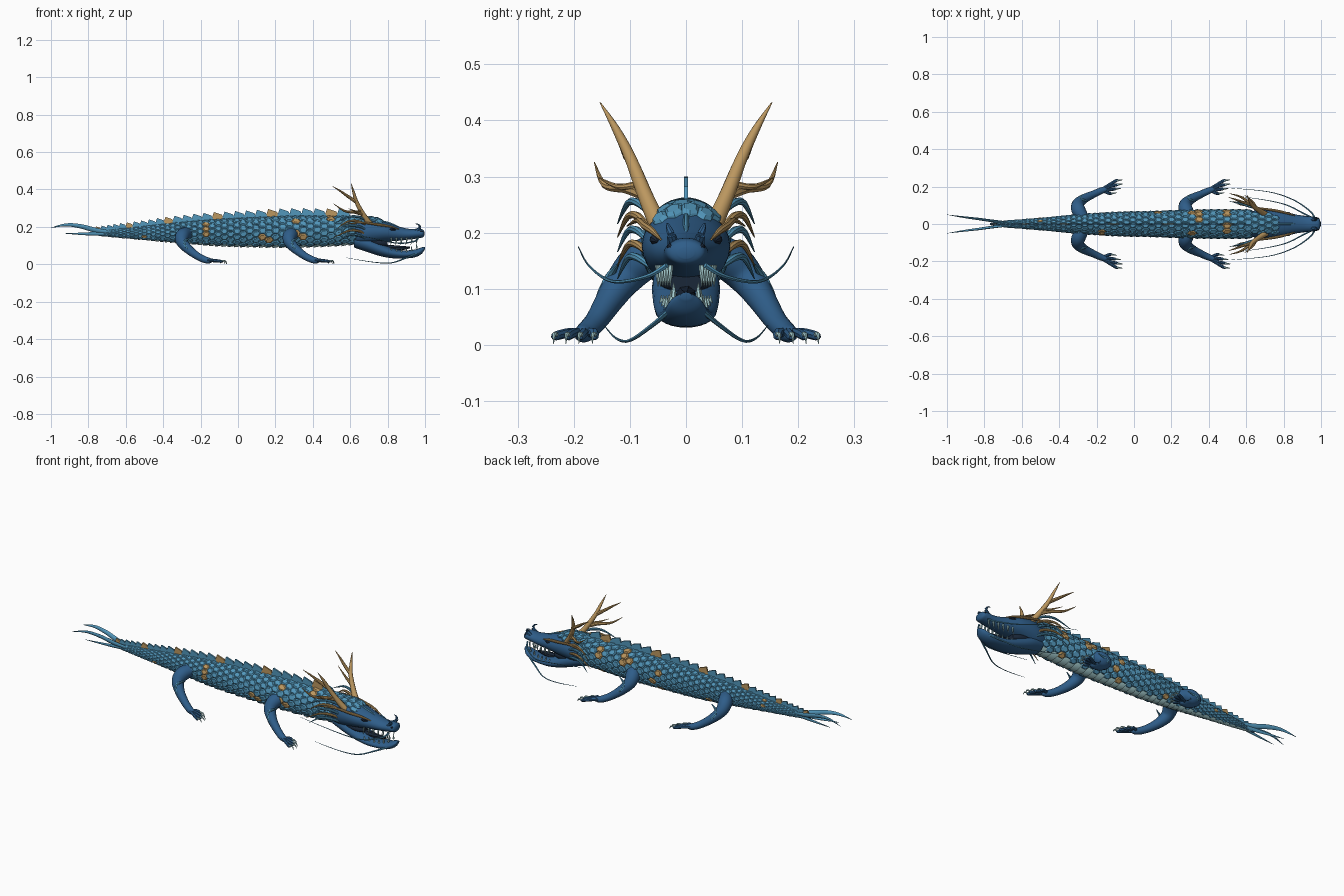
import bpy, bmesh, math, random
from mathutils import Vector

if "Cube" in bpy.data.objects:
    bpy.data.objects.remove(bpy.data.objects["Cube"])

rng = random.Random(4)
MATS = {}
for name, col in dict(skin=(.028, .11, .25), scale=(.085, .31, .50), gold=(.50, .31, .115),
                      pale=(.42, .68, .70), dark=(.01, .02, .04)).items():
    MATS[name] = bpy.data.materials.new(name)
    MATS[name].diffuse_color = (*col, 1)


def finish(name, bm, mat, mirror=False, angle=40):
    bmesh.ops.recalc_face_normals(bm, faces=bm.faces)
    me = bpy.data.meshes.new(name)
    bm.to_mesh(me)
    bm.free()
    ob = bpy.data.objects.new(name, me)
    bpy.context.collection.objects.link(ob)
    me.materials.append(MATS[mat])
    if mirror:
        ob.modifiers.new("mirror", 'MIRROR').use_axis = (False, True, False)
    bpy.ops.object.select_all(action='DESELECT')
    ob.select_set(True)
    bpy.context.view_layer.objects.active = ob
    bpy.ops.object.shade_smooth_by_angle(angle=math.radians(angle))
    return ob


def spline(rows, k=5):
    """Catmull-Rom through tuples of any length."""
    P = [rows[0]] + list(rows) + [rows[-1]]
    out = []
    for i in range(1, len(P) - 2):
        for j in range(k):
            t = j / k
            out.append([.5 * (2 * b + (c - a) * t + (2*a - 5*b + 4*c - d) * t*t + (3*b - a - 3*c + d) * t**3)
                        for a, b, c, d in zip(*P[i - 1:i + 3])])
    return out + [list(rows[-1])]


def skin_rings(bm, rings):
    vs = [[bm.verts.new(p) for p in r] for r in rings]
    n = len(vs[0])
    for a, b in zip(vs, vs[1:]):
        for i in range(n):
            bm.faces.new((a[i], a[(i + 1) % n], b[(i + 1) % n], b[i]))
    bm.faces.new(vs[0])
    bm.faces.new(vs[-1])


def loft(bm, rows, n=24):
    """Rows of x, centre z, half width, half height."""
    skin_rings(bm, [[(x, ry * math.cos(2*math.pi*i/n), z + rz * math.sin(2*math.pi*i/n)) for i in range(n)]
                    for x, z, ry, rz in spline(rows)])


def tube(bm, rows, n=8, flat=1, k=5):
    """Rows of x, y, z, radius; flat squeezes the sideways radius."""
    pts = spline(rows, k)
    rings = []
    for i, p in enumerate(pts):
        a, b = pts[max(i - 1, 0)], pts[min(i + 1, len(pts) - 1)]
        t = (Vector(b[:3]) - Vector(a[:3])).normalized()
        side = t.cross(Vector((.1, .25, 1))).normalized()
        up = side.cross(t)
        r = max(p[3], .0005)
        rings.append([Vector(p[:3]) + r * (flat * side * math.cos(2*math.pi*j/n) + up * math.sin(2*math.pi*j/n))
                      for j in range(n)])
    skin_rings(bm, rings)


# body core
BODY = [(-.77, .165, .006, .008), (-.7, .165, .015, .016), (-.5, .166, .029, .034), (-.3, .168, .045, .052),
        (-.1, .168, .056, .066), (.1, .170, .060, .073), (.3, .173, .067, .078), (.5, .176, .069, .074),
        (.62, .18, .068, .069), (.72, .185, .066, .062), (.79, .18, .055, .045)]
SAMPLES = spline(BODY, 12)


def section(x):
    for a, b in zip(SAMPLES, SAMPLES[1:]):
        if x <= b[0]:
            t = (x - a[0]) / (b[0] - a[0])
            return [u + (v - u) * t for u, v in zip(a, b)]
    return SAMPLES[-1]


def on_body(x, a, h=0):
    _, z, ry, rz = section(max(-.77, min(.79, x)))
    return Vector((x, (ry + h) * math.cos(a), z + (rz + h) * math.sin(a)))


bm = bmesh.new()
loft(bm, BODY)
finish("body", bm, 'skin')

# overlapping hexagonal scales, belly plates and back fins
blue, gold, belly = bmesh.new(), bmesh.new(), bmesh.new()
N, x, row = 14, .755, 0
while x > -.75:
    ry = section(x)[2]
    s, f = .012 + .37 * ry, min(1, ry / .06)
    w = 2 * math.pi / N
    for i in range(N):
        a = w * (i + .5 * (row % 2)) + w / 4
        if math.sin(a) < -.88 or (x > .64 and math.sin(a) < .62):
            continue
        target = gold if min(abs(x - g) for g in (-.5, -.17, .15, .33, .5)) < .021 and rng.random() < .24 else blue
        rings = []
        for size, h in ((1.04, 0), (.98, .004), (.66, .0085)):
            rings.append([target.verts.new(on_body(x + u * s * size, a + v * w * size, f * (h + .003 * (u < 0))))
                          for u, v in ((.667, 0), (.333, .5), (-.333, .5), (-.667, 0), (-.333, -.5), (.333, -.5))])
        for p, q in zip(rings, rings[1:]):
            for j in range(6):
                target.faces.new((p[j], p[(j + 1) % 6], q[(j + 1) % 6], q[j]))
        target.faces.new(rings[2])
    if x < .66:
        grid = [[belly.verts.new(on_body(x + u * s, -math.pi/2 + v * .14, f * h)) for v in range(-4, 5)]
                for u, h in ((.5, 0), (.3, .004), (-.5, .009), (-.52, 0))]
        for p, q in zip(grid, grid[1:]):
            for j in range(8):
                belly.faces.new((p[j], p[j + 1], q[j + 1], q[j]))
    x -= s
    row += 1
finish("scales", blue, 'scale', angle=25)
finish("gold_scales", gold, 'gold', angle=25)
finish("belly_plates", belly, 'pale')

fins, gold_fins = bmesh.new(), bmesh.new()
x, i = .6, 0
while x > -.74:
    k = .35 + .65 * section(x)[2] / .069
    top = section(x)[1] + section(x)[3] + .003
    bm = gold_fins if i % 5 == 1 else fins
    outline = ((.01, -.01), (-.012, .03), (-.06, .046), (-.075, .0), (-.06, -.012))
    sides = [[bm.verts.new((x + u * k, y, top + v * k)) for u, v in outline] for y in (-.004, .004)]
    bm.faces.new(sides[0])
    bm.faces.new(sides[1])
    for j in range(5):
        bm.faces.new((sides[0][j], sides[0][(j+1) % 5], sides[1][(j+1) % 5], sides[1][j]))
    x -= .064 * k
    i += 1
finish("back_fins", fins, 'scale')
finish("gold_back_fins", gold_fins, 'gold')

# head: upper skull, lower jaw, mouth lining
bm = bmesh.new()
loft(bm, [(.61, .17, .062, .06), (.66, .172, .075, .07), (.71, .176, .079, .068), (.77, .174, .075, .057),
          (.82, .169, .063, .046), (.87, .163, .050, .036), (.92, .161, .042, .028), (.965, .165, .038, .026),
          (.988, .165, .032, .021), (.996, .164, .014, .010)])
finish("upper_head", bm, 'skin')
bm = bmesh.new()
loft(bm, [(.62, .13, .05, .04), (.69, .108, .06, .042), (.76, .080, .059, .036), (.82, .061, .055, .028),
          (.88, .053, .048, .022), (.94, .057, .040, .021), (.98, .072, .030, .018), (1.0, .088, .01, .006)])
finish("lower_jaw", bm, 'skin')
bm = bmesh.new()
loft(bm, [(.68, .125, .05, .03), (.76, .115, .048, .026), (.80, .11, .03, .018)], 16)
tube(bm, [(.74, 0, .09, .02), (.84, 0, .085, .017), (.92, 0, .09, .005)])
finish("mouth_lining", bm, 'dark')

# teeth
bm = bmesh.new()
for i in range(6):
    x = .82 + i * .027
    y = .05 - .022 * i / 5
    tube(bm, [(x, y, .142, .005), (x, y, .125, .004), (x - .004, y, .104, .0006)], 6, k=2)
    z = .063 + .022 * max(0, i - 3) / 2
    tube(bm, [(x, y - .006, z, .005), (x, y - .006, z + .013, .0035), (x - .003, y - .006, z + .026, .0006)], 6, k=2)
finish("teeth", bm, 'pale', True)

# eyes, nostrils, brows, snout horns
bm = bmesh.new()
tube(bm, [(.81, .060, .187, .002), (.825, .056, .188, .009), (.845, .05, .184, .002)])
tube(bm, [(.97, .03, .174, .002), (.98, .028, .175, .006), (.99, .024, .172, .002)])
finish("eyes_and_nostrils", bm, 'dark', True)
bm = bmesh.new()
tube(bm, [(.86, .045, .188, .002), (.81, .060, .203, .006), (.75, .073, .212, .007), (.66, .086, .222, .005),
          (.55, .105, .212, .001)])
finish("brow_ridges", bm, 'gold', True)
bm = bmesh.new()
tube(bm, [(.95, .022, .175, .011), (.972, .026, .195, .008), (.965, .032, .212, .004), (.95, .034, .216, .001)])
finish("snout_horns", bm, 'skin', True)
bm = bmesh.new()
tube(bm, [(.87, 0, .192, .004), (.82, 0, .213, .008), (.76, 0, .232, .006), (.72, 0, .242, .001)], flat=.7)
finish("forehead_crest", bm, 'scale')

# antlers
bm = bmesh.new()
tube(bm, [(.705, .05, .215, .017), (.67, .072, .265, .014), (.635, .098, .33, .011), (.618, .125, .385, .007),
          (.605, .153, .432, .001)], 10)
tube(bm, [(.63, .102, .335, .010), (.585, .115, .365, .008), (.545, .13, .393, .005), (.505, .143, .418, .001)])
tube(bm, [(.672, .07, .265, .010), (.63, .105, .278, .009), (.57, .145, .285, .006), (.51, .163, .325, .001)])
tube(bm, [(.655, .082, .287, .007), (.635, .12, .282, .005), (.59, .155, .298, .001)])
finish("antlers", bm, 'gold', True)

# mane strands behind the cheeks
blue, gold = bmesh.new(), bmesh.new()
for i, z in enumerate((.238, .214, .188, .163, .14)):
    tube(gold if i in (1, 3) else blue,
         [(.68, .057 + .013 * math.sin(1 + i * .4), z, .005), (.64, .087, z + .016, .007),
          (.585, .104, z + .014, .0055), (.51 + .02 * (i % 3), .122, z - .022, .001)])
finish("mane", blue, 'scale', True)
finish("gold_mane", gold, 'gold', True)

# long whiskers
bm = bmesh.new()
tube(bm, [(.965, .034, .142, .005), (.94, .07, .122, .004), (.85, .13, .113, .003), (.72, .172, .14, .002),
          (.52, .192, .175, .0008)], 6)
tube(bm, [(.96, .03, .06, .005), (.90, .06, .035, .004), (.82, .10, .008, .003), (.72, .125, .012, .002),
          (.58, .146, .035, .0008)], 6)
finish("whiskers", bm, 'scale', True)

# legs with toes, claws and elbow fins
for name, dx in (("front", 0), ("rear", -.575)):
    legs, claws, fin = bmesh.new(), bmesh.new(), bmesh.new()
    tube(legs, [(.30 + dx, .035, .165, .034), (.278 + dx, .075, .152, .038), (.276 + dx, .108, .12, .032),
                (.31 + dx, .136, .080, .025), (.36 + dx, .160, .043, .020), (.40 + dx, .178, .024, .018),
                (.425 + dx, .186, .019, .014), (.437 + dx, .19, .018, .005)], 14)
    for y, tip, x in ((.166, .163, .470), (.182, .187, .492), (.197, .21, .503), (.205, .232, .500)):
        x += dx
        tube(legs, [(.40 + dx, .183, .02, .009), (.435 + dx, y, .022, .0085), (x - .02, tip, .016, .008),
                    (x - .009, tip, .013, .003)])
        tube(claws, [(x - .018, tip, .018, .0055), (x + .004, tip + .003, .018, .0035), (x + .013, tip + .004, .002, .0006)], 6)
    tube(fin, [(.33 + dx, .12, .145, .002), (.29 + dx, .136, .122, .008), (.30 + dx, .152, .09, .007), (.34 + dx, .165, .065, .001)])
    finish(name + "_legs", legs, 'skin', True)
    finish(name + "_claws", claws, 'pale', True)
    finish(name + "_leg_fins", fin, 'scale', True)

# tail plumes
bm = bmesh.new()
tube(bm, [(-.64, .006, .168, .006), (-.75, .016, .180, .013), (-.84, .028, .203, .012), (-.92, .038, .211, .008),
          (-1.0, .05, .195, .0008)], flat=.5)
tube(bm, [(-.66, .006, .163, .006), (-.75, .014, .163, .010), (-.83, .024, .163, .007), (-.93, .038, .165, .0008)], flat=.5)
finish("tail_plumes", bm, 'scale', True)

for m in bpy.data.materials:
    if m.users and not m.is_grease_pencil:
        m.use_nodes = True
        m.node_tree.nodes["Principled BSDF"].inputs["Base Color"].default_value = m.diffuse_color
